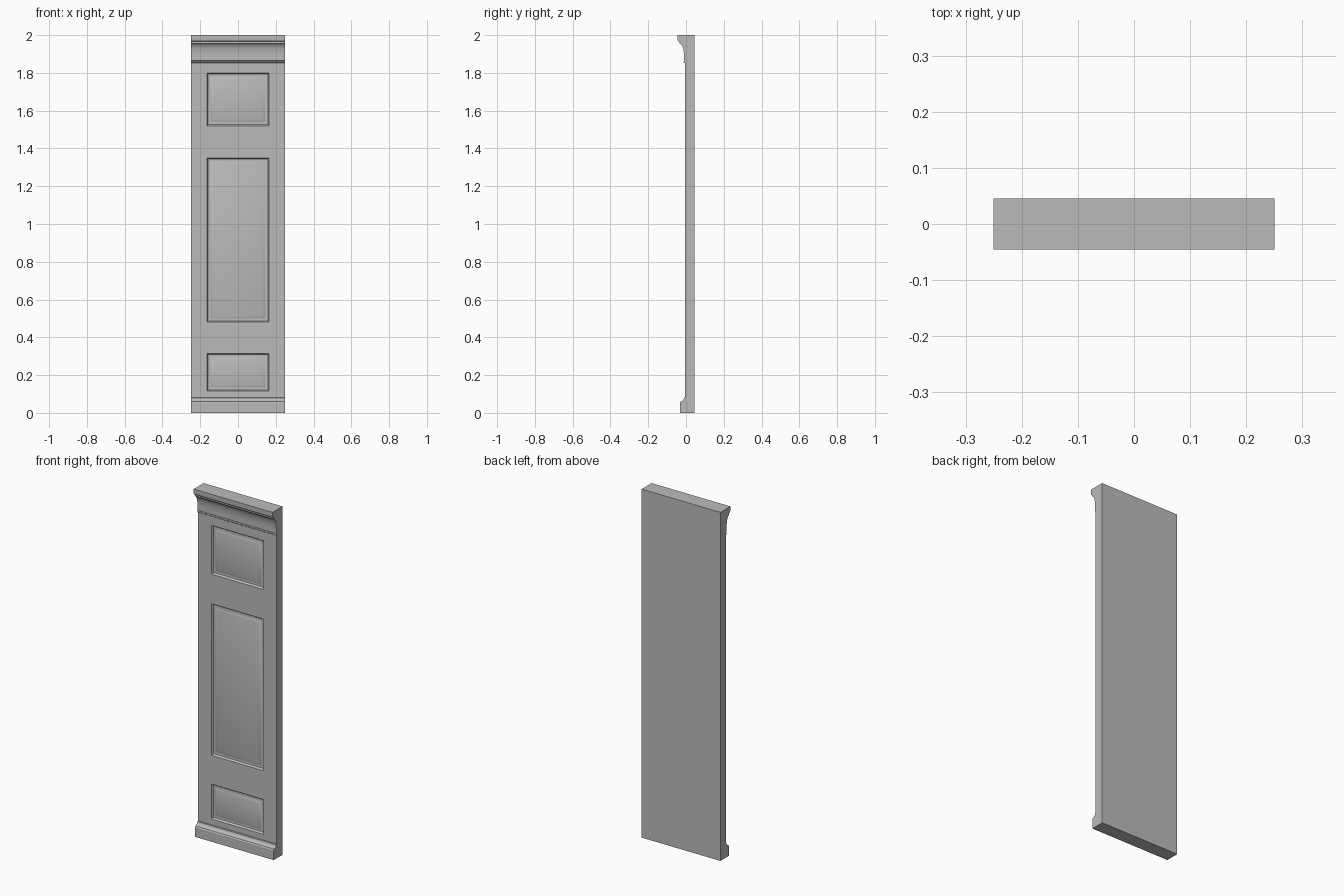
import bpy, bmesh, math
from mathutils import Vector

old = bpy.data.objects.get("Cube")
if old:
    bpy.data.objects.remove(old, do_unlink=True)

HALF_W, BACK, FACE = 0.25, 0.045, -0.006
PANEL_X = 0.165
PANELS = [(0.115, 0.315), (0.48, 1.35), (1.52, 1.80)]  # bottom and top heights


def arc(cy, cz, ry, rz, start, end, n=6):
    """Points of an elliptical arc in the side plane, angles in degrees."""
    angles = [math.radians(start + (end - start) * i / n) for i in range(n + 1)]
    return [(cy + ry * math.cos(a), cz + rz * math.sin(a)) for a in angles]


# Side profile: plinth with cove, flat wall, bead, frieze cove and crown
profile = [(BACK, 0), (-0.033, 0), (-0.033, 0.055), (-0.029, 0.061)]
profile += arc(-0.029, 0.08, 0.018, 0.019, -90, 0)
profile += [(FACE, 0.082), (FACE, 1.852)]
profile += arc(FACE, 1.857, 0.007, 0.005, 270, 90)
profile += [(-0.010, 1.865), (-0.010, 1.885)]
profile += arc(-0.034, 1.885, 0.024, 0.07, 8, 80)
profile += [(-0.034, 1.956), (-0.034, 1.966)]
profile += arc(-0.034, 1.977, 0.011, 0.011, 270, 180, 5)
profile += [(-0.045, 2.0), (BACK, 2.0)]

bm = bmesh.new()
cap = bm.faces.new([bm.verts.new((-HALF_W, y, z)) for y, z in profile])
side = bmesh.ops.extrude_face_region(bm, geom=[cap])["geom"]
bmesh.ops.translate(bm, vec=(2 * HALF_W, 0, 0),
                    verts=[g for g in side if isinstance(g, bmesh.types.BMVert)])
bmesh.ops.recalc_face_normals(bm, faces=bm.faces)


def wall_faces():
    return [f for f in bm.faces
            if all(abs(v.co.y - FACE) < 1e-4 for v in f.verts) and f.calc_area() > 0.01]


# Cut the wall into a grid around the panels
cuts = [(Vector((x, 0, 0)), Vector((1, 0, 0))) for x in (-PANEL_X, PANEL_X)]
cuts += [(Vector((0, 0, z)), Vector((0, 0, 1))) for pair in PANELS for z in pair]
for point, normal in cuts:
    faces = wall_faces()
    geom = {g for f in faces for g in (f, *f.edges, *f.verts)}
    bmesh.ops.bisect_plane(bm, geom=list(geom), plane_co=point, plane_no=normal)

# Sunken moulding and raised field of each panel: (inset, depth)
STEPS = [(0.003, -0.007), (0.004, -0.004), (0.007, -0.001), (0.008, 0.002),
         (0.006, 0.004), (0.003, 0.001)]
for low, high in PANELS:
    panel = [f for f in wall_faces() if abs(f.calc_center_median().x) < 0.01
             and low < f.calc_center_median().z < high]
    for inset, depth in STEPS:
        bmesh.ops.inset_region(bm, faces=panel, thickness=inset, depth=depth,
                               use_even_offset=True)

mesh = bpy.data.meshes.new("wall_panel")
bm.to_mesh(mesh)
bm.free()
wall = bpy.data.objects.new("wall_panel", mesh)
bpy.context.collection.objects.link(wall)

# Plain grey paint
grey = bpy.data.materials.new("grey_paint")
grey.use_nodes = True
color = (0.5, 0.5, 0.5, 1)
grey.diffuse_color = color
grey.node_tree.nodes["Principled BSDF"].inputs["Base Color"].default_value = color
mesh.materials.append(grey)

bpy.context.view_layer.objects.active = wall
wall.select_set(True)
bpy.ops.object.shade_smooth_by_angle(angle=math.radians(30))
